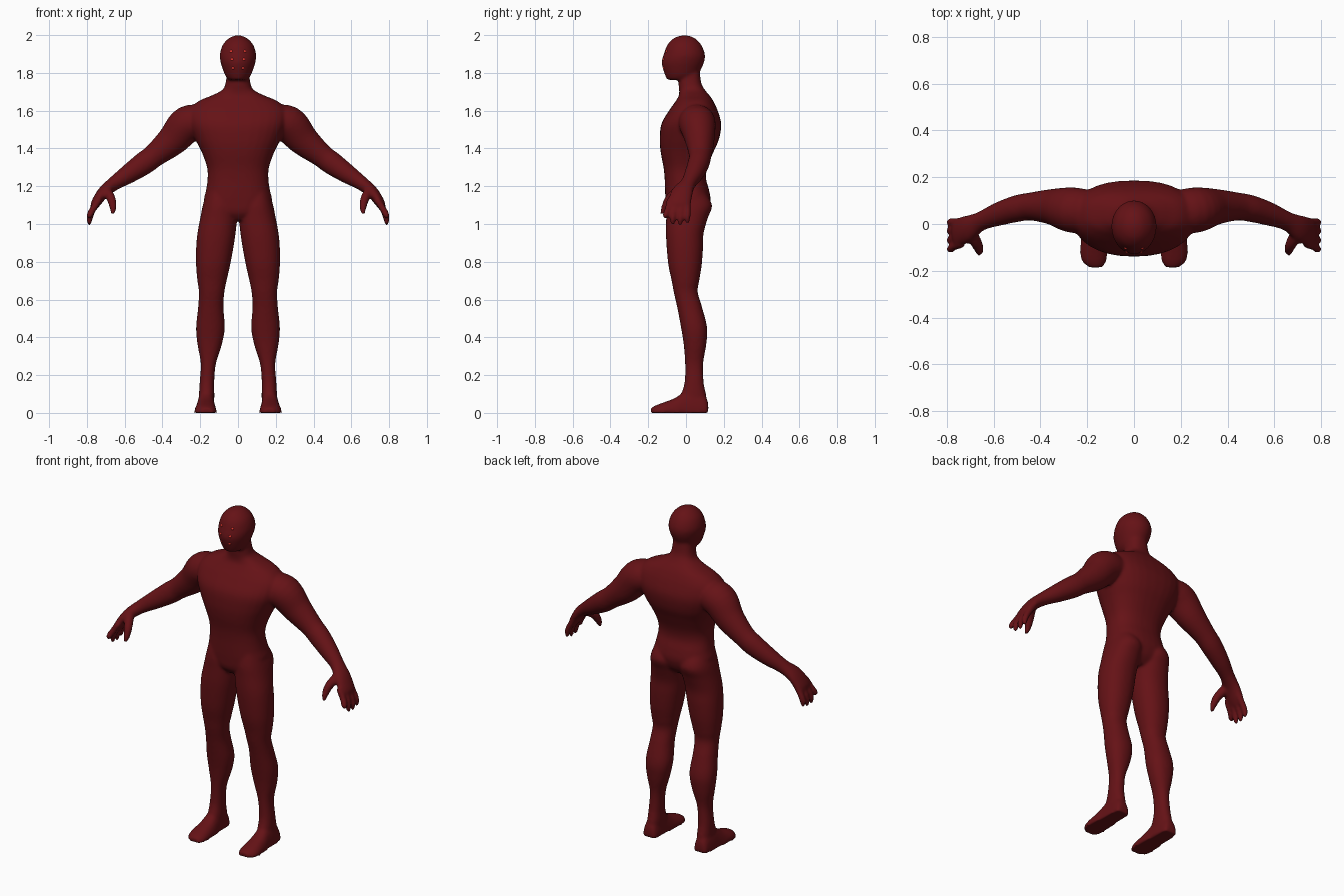
import bpy, bmesh
from math import cos, sin, pi, copysign
from mathutils import Vector
from mathutils.bvhtree import BVHTree

if "Cube" in bpy.data.objects:
    bpy.data.objects.remove(bpy.data.objects["Cube"])

SEG = 32
bm = bmesh.new()


def spline(rows, steps=5):
    """Catmull-Rom interpolation of section parameters."""
    out = []
    for i in range(len(rows) - 1):
        quad = (rows[max(i - 1, 0)], rows[i], rows[i + 1], rows[min(i + 2, len(rows) - 1)])
        for k in range(steps):
            t = k / steps
            out.append([0.5 * (2 * b + (c - a) * t + (2 * a - 5 * b + 4 * c - d) * t * t
                               + (3 * b - a - 3 * c + d) * t ** 3) for a, b, c, d in zip(*quad)])
    return out + [list(rows[-1])]


def loft(rings):
    """Skin a list of point rings and cap both ends."""
    vs = [[bm.verts.new(p) for p in r] for r in rings]
    for a, b in zip(vs, vs[1:]):
        for i in range(SEG):
            j = (i + 1) % SEG
            bm.faces.new((a[i], a[j], b[j], b[i]))
    bm.faces.new(vs[0])
    bm.faces.new(vs[-1][::-1])


def power(v, n):
    return copysign(abs(v) ** (2 / n), v)


ANG = [2 * pi * i / SEG for i in range(SEG)]


def column(rows, side=1, n=2.2):
    """Vertical loft; rows are z, x_in, x_out, y_front, y_back."""
    rings = []
    for z, xi, xo, yf, yb in spline(rows):
        cx, cy, rx, ry = (xi + xo) / 2, (yf + yb) / 2, (xo - xi) / 2, (yb - yf) / 2
        rings.append([(side * (cx + rx * power(cos(a), n)), cy + ry * power(sin(a), n), z) for a in ANG])
    loft(rings)


def tube(rows, side=1):
    """Loft along a path; rows are x, y, z, thickness radius, width radius."""
    rows = spline(rows)
    pts = [Vector(r[:3]) for r in rows]
    rings = []
    for i, r in enumerate(rows):
        t = (pts[min(i + 1, len(pts) - 1)] - pts[max(i - 1, 0)]).normalized()
        u = t.cross(Vector((0, 1, 0))).normalized()
        v = t.cross(u)
        ring = [pts[i] + u * r[3] * cos(a) + v * r[4] * sin(a) for a in ANG]
        rings.append([(side * p.x, p.y, p.z) for p in ring])
    loft(rings)


def centred(rows):
    return [(z, -w, w, f, b) for z, w, f, b in rows]


# Head
column(centred([
    (1.999, .012, -.02, .005), (1.985, .046, -.062, .045), (1.95, .08, -.098, .08),
    (1.90, .096, -.118, .1), (1.86, .093, -.129, .097), (1.82, .081, -.122, .08),
    (1.785, .067, -.11, .06), (1.763, .05, -.1, .03)]), n=2)

# Neck, trunk and pelvis
column(centred([
    (1.84, .055, -.035, .07), (1.75, .065, -.04, .08), (1.71, .083, -.036, .1),
    (1.68, .14, -.038, .125), (1.65, .21, -.055, .145), (1.60, .26, -.09, .168),
    (1.53, .26, -.13, .186), (1.45, .227, -.139, .175), (1.38, .192, -.134, .145),
    (1.30, .164, -.119, .113), (1.24, .161, -.113, .106), (1.18, .169, -.111, .122),
    (1.12, .18, -.108, .13), (1.06, .15, -.1, .11), (1.02, .06, -.07, .07)]), n=2.4)

for s in (1, -1):
    # Leg
    column([
        (1.17, .03, .165, -.09, .1), (1.10, .006, .186, -.104, .138), (1.03, .005, .2, -.105, .115),
        (.95, .013, .215, -.106, .093), (.87, .025, .222, -.102, .09), (.78, .042, .222, -.093, .083),
        (.70, .06, .215, -.076, .07), (.64, .072, .207, -.065, .062), (.56, .077, .211, -.047, .085),
        (.45, .07, .222, -.026, .112), (.36, .086, .214, -.012, .107), (.26, .117, .197, -.005, .091),
        (.16, .126, .203, -.008, .094), (.09, .125, .207, -.03, .108), (.03, .128, .21, -.05, .112)], s)
    # Foot, lofted from heel to toe with a flat sole
    foot = [(.118, .17, .03, .05), (.1, .17, .043, .09), (.04, .17, .048, .12), (-.01, .17, .05, .11),
            (-.06, .171, .056, .078), (-.12, .172, .06, .055), (-.16, .17, .053, .04), (-.186, .165, .03, .026)]
    loft([[(s * (c + w * power(cos(a), 2.5)), y, max(0, h * sin(a))) for a in ANG]
          for y, c, w, h in spline(foot)])
    # Arm and palm
    tube([
        (.17, .05, 1.545, .08, .09), (.265, .06, 1.53, .097, .097), (.345, .073, 1.445, .083, .078),
        (.44, .075, 1.365, .063, .06), (.50, .066, 1.32, .061, .057), (.58, .042, 1.265, .051, .05),
        (.655, .012, 1.215, .038, .041), (.71, -.018, 1.17, .032, .056), (.75, -.035, 1.115, .026, .062),
        (.762, -.04, 1.09, .02, .058)], s)
    # Fingers
    for y0, y1, tip in ((-.085, -.108, 1.03), (-.054, -.07, .995), (-.022, -.03, .992), (.008, .008, 1.005)):
        tube([(.735, y0, 1.13, .018, .018), (.77, (y0 + y1) / 2, 1.075, .018, .017),
              (.785, y1, 1.035 + (tip - 1) * .4, .017, .016), (.787, y1, tip, .009, .009)], s)
    # Thumb
    tube([(.70, -.035, 1.18, .028, .028), (.672, -.085, 1.135, .024, .025),
          (.662, -.112, 1.09, .019, .019), (.662, -.128, 1.052, .01, .01)], s)


def material(name, colour):
    m = bpy.data.materials.new(name)
    m.diffuse_color = colour
    m.use_nodes = True
    m.node_tree.nodes["Principled BSDF"].inputs["Base Color"].default_value = m.diffuse_color
    return m


def add_object(name, mesh_bm, mat):
    bmesh.ops.recalc_face_normals(mesh_bm, faces=mesh_bm.faces)
    for f in mesh_bm.faces:
        f.smooth = True
    me = bpy.data.meshes.new(name)
    mesh_bm.to_mesh(me)
    mesh_bm.free()
    ob = bpy.data.objects.new(name, me)
    bpy.context.collection.objects.link(ob)
    me.materials.append(mat)
    return ob


# Fuse all parts into one smooth skin
body = add_object("body", bm, material("dark_red", (.13, .006, .008, 1)))
fuse = body.modifiers.new("fuse", 'REMESH')
fuse.mode = 'VOXEL'
fuse.voxel_size = .008
fuse.use_smooth_shade = True
soft = body.modifiers.new("soften", 'SMOOTH')
soft.factor = .5
soft.iterations = 8

# Six small eyes set on the face surface
dg = bpy.context.evaluated_depsgraph_get()
tree = BVHTree.FromObject(body, dg)
eye_mat = material("bright_red", (.8, .04, .03, 1))
for i, (x, z) in enumerate(((.035, 1.913), (.03, 1.871), (.025, 1.826))):
    for s in (1, -1):
        hit = tree.ray_cast(Vector((s * x, -1, z)), Vector((0, 1, 0)))[0]
        eb = bmesh.new()
        bmesh.ops.create_uvsphere(eb, u_segments=16, v_segments=10, radius=.008)
        eye = add_object(f"eye_{i + 1}_{'left' if s > 0 else 'right'}", eb, eye_mat)
        eye.location = hit + Vector((0, .004, 0))
